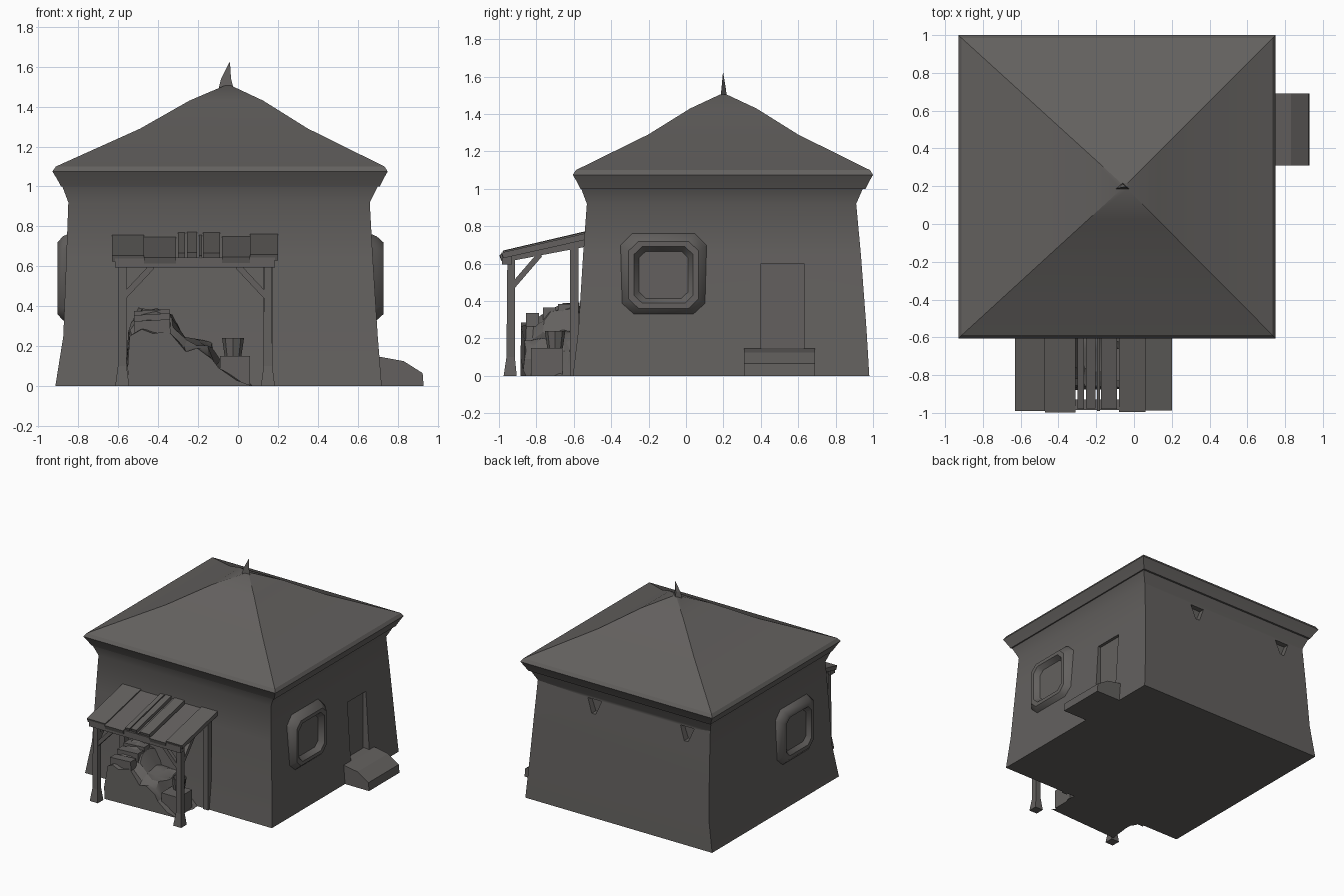
import bpy, bmesh, math, random
from mathutils import Vector

if "Cube" in bpy.data.objects:
    bpy.data.objects.remove(bpy.data.objects["Cube"])

random.seed(4)
mat = bpy.data.materials.new("charcoal grey")
mat.diffuse_color = (0.125, 0.118, 0.113, 1)
mat.use_nodes = True
mat.node_tree.nodes["Principled BSDF"].inputs["Base Color"].default_value = mat.diffuse_color


def finish(name, bm, smooth=None):
    bmesh.ops.recalc_face_normals(bm, faces=bm.faces)
    me = bpy.data.meshes.new(name)
    bm.to_mesh(me)
    bm.free()
    me.materials.append(mat)
    ob = bpy.data.objects.new(name, me)
    bpy.context.collection.objects.link(ob)
    if smooth:
        bpy.ops.object.select_all(action='DESELECT')
        ob.select_set(True)
        bpy.context.view_layer.objects.active = ob
        bpy.ops.object.shade_smooth_by_angle(angle=math.radians(smooth))
    return ob


def loft(name, rings, caps=(True, True), smooth=None):
    bm = bmesh.new()
    rows = [[bm.verts.new(p) for p in r] for r in rings]
    n = len(rows[0])
    for a, b in zip(rows, rows[1:]):
        for i in range(n):
            bm.faces.new((a[i], a[(i + 1) % n], b[(i + 1) % n], b[i]))
    if caps[0]:
        bm.faces.new(rows[0])
    if caps[1]:
        bm.faces.new(rows[-1])
    return finish(name, bm, smooth)


def rect(x0, x1, y0, y1, z):
    return [(x0, y0, z), (x1, y0, z), (x1, y1, z), (x0, y1, z)]


def box(name, x0, x1, y0, y1, z0, z1):
    return loft(name, [rect(x0, x1, y0, y1, z0), rect(x0, x1, y0, y1, z1)])


def bar(name, a, b, r):
    """Square timber from a to b."""
    a, b = Vector(a), Vector(b)
    q = (b - a).to_track_quat('Z', 'Y')
    sec = [q @ Vector(c) for c in ((-r, -r, 0), (r, -r, 0), (r, r, 0), (-r, r, 0))]
    return loft(name, [[a + c for c in sec], [b + c for c in sec]])


# Walls flaring at the foot and under the eaves
walls = loft("walls", [
    rect(-.915, .72, -.605, .98, 0),
    rect(-.875, .70, -.575, .965, .25),
    rect(-.86, .675, -.55, .935, .65),
    rect(-.85, .66, -.53, .91, .92),
    rect(-.88, .70, -.56, .945, 1.0)], smooth=35)

# Hipped roof with a thin rim, slightly rounded near the top
apex = Vector((-.05, .2))
def hip(f, z):
    return [(apex.x + (x - apex.x) * f, apex.y + (y - apex.y) * f, z)
            for x, y, _ in rect(-.93, .75, -.605, 1.0, 0)]
loft("roof", [hip(.95, 1.0), hip(.975, 1.04), hip(1, 1.075), hip(.98, 1.1), hip(.5, 1.29),
              hip(.22, 1.43), hip(.02, 1.505)], smooth=25)

# Bent finial
def tri(x, y, z, r):
    return [(x - r, y - r * .4, z), (x + r, y - r * .4, z), (x, y + r * .5, z)]
loft("finial", [tri(-.06, .2, 1.48, .04), tri(-.06, .2, 1.54, .025), tri(-.042, .198, 1.62, .002)])

# Recesses: door on the right wall, two vents at the back
cutters = [box("door_cutter", .655, .9, .4, .63, .12, .6)]
for x in (.16, -.65):
    cutters.append(loft("vent_cutter", [rect(x - .015, x + .02, .87, 1.1, .79),
                                        rect(x - .06, x + .06, .87, 1.1, .9)]))
for c in cutters:
    c.hide_render = True
    c.hide_viewport = True
    m = walls.modifiers.new("recess", 'BOOLEAN')
    m.operation = 'DIFFERENCE'
    m.object = c
    m.solver = 'EXACT'


# Rounded window surrounds on both side walls
def window(name, s, wall, out, yc, zc, hw, hh):
    def ring(x, f):
        k = .72
        shape = [(-k, -1), (k, -1), (1, -k), (1, k), (k, 1), (-k, 1), (-1, k), (-1, -k)]
        return [(x, yc + a * hw * f, zc + b * hh * f) for a, b in shape]
    loft(name, [ring(wall - s * .03, 1.08), ring(wall + s * .01, 1), ring(out, .85),
                ring(out, .72), ring(wall + s * .006, .6)], smooth=40)

window("right_window", 1, .685, .73, -.12, .54, .22, .21)
window("left_window", -1, -.868, -.905, -.12, .54, .22, .21)

# Sloping hatch beside the door
prof = [(.66, 0), (.93, 0), (.925, .065), (.83, .125), (.72, .145), (.66, .15)]
loft("side_hatch", [[(x, y, z) for x, z in prof] for y in (.31, .69)])


# Porch posts, rails and braces, mirrored about the porch middle
cx = -.215
for s in (-1, 1):
    px = cx + s * .365
    loft("front_post", [rect(px - .035, px + .035, -.975, -.905, 0),
                        rect(px - .022, px + .022, -.96, -.915, .1),
                        rect(px - .02, px + .02, -.955, -.915, .64)])
    box("back_post", px - .022, px + .022, -.62, -.575, 0, .7)
    bar("side_rail", (px, -.96, .63), (px, -.54, .71), .02)
    bar("front_brace", (px, -.935, .44), (px - s * .15, -.935, .6), .015)
    bar("side_brace", (px, -.935, .47), (px, -.78, .65), .015)
box("front_beam", cx - .4, cx + .4, -.985, -.93, .595, .645)

# Porch roof boards with narrow gaps
boards = [(-.63, -.47, 0), (-.47, -.31, -.01), (-.30, -.265, .012), (-.255, -.205, .015),
          (-.195, -.18, .0), (-.175, -.09, .012), (-.08, .06, -.008), (.06, .2, .004)]
for x0, x1, d in boards:
    yf = -.99 + d * .8
    sec = [(yf, .655 + d), (yf + .01, .625 + d), (-.53, .725 + d), (-.53, .76 + d)]
    loft("porch_board", [[(x, y, z) for y, z in sec] for x in (x0, x1)])

# Lumpy firewood heap: an uneven outline carried through several slices
heap = [(-.54, 0), (-.55, .15), (-.54, .3), (-.49, .36), (-.42, .36), (-.34, .33), (-.27, .24),
        (-.2, .23), (-.14, .2), (-.1, .12), (0, .07), (.06, 0)]
slices = []
for i in range(7):
    y = -.87 + i * .05
    k = .8 + .06 * min(i, 4)
    slices.append([(x + random.uniform(-.015, .015), y + random.uniform(-.02, .02),
                    max(0, z * k + random.uniform(-.03, .02)) if z else 0) for x, z in heap])
loft("firewood_heap", slices, smooth=25)
for y, z in ((-.82, .31), (-.73, .34), (-.65, .36)):
    bar("loose_log", (-.52, y, z - .02), (-.34, y, z - .01), .035)

# Crate with a small tub on top
box("crate", -.09, .06, -.83, -.66, 0, .15)
def octagon(r, z):
    return [(-.025 + r * math.cos(i * math.pi / 4), -.7 + r * math.sin(i * math.pi / 4), z)
            for i in range(8)]
loft("tub", [octagon(.042, .15), octagon(.055, .24), octagon(.045, .24), octagon(.038, .18)])
